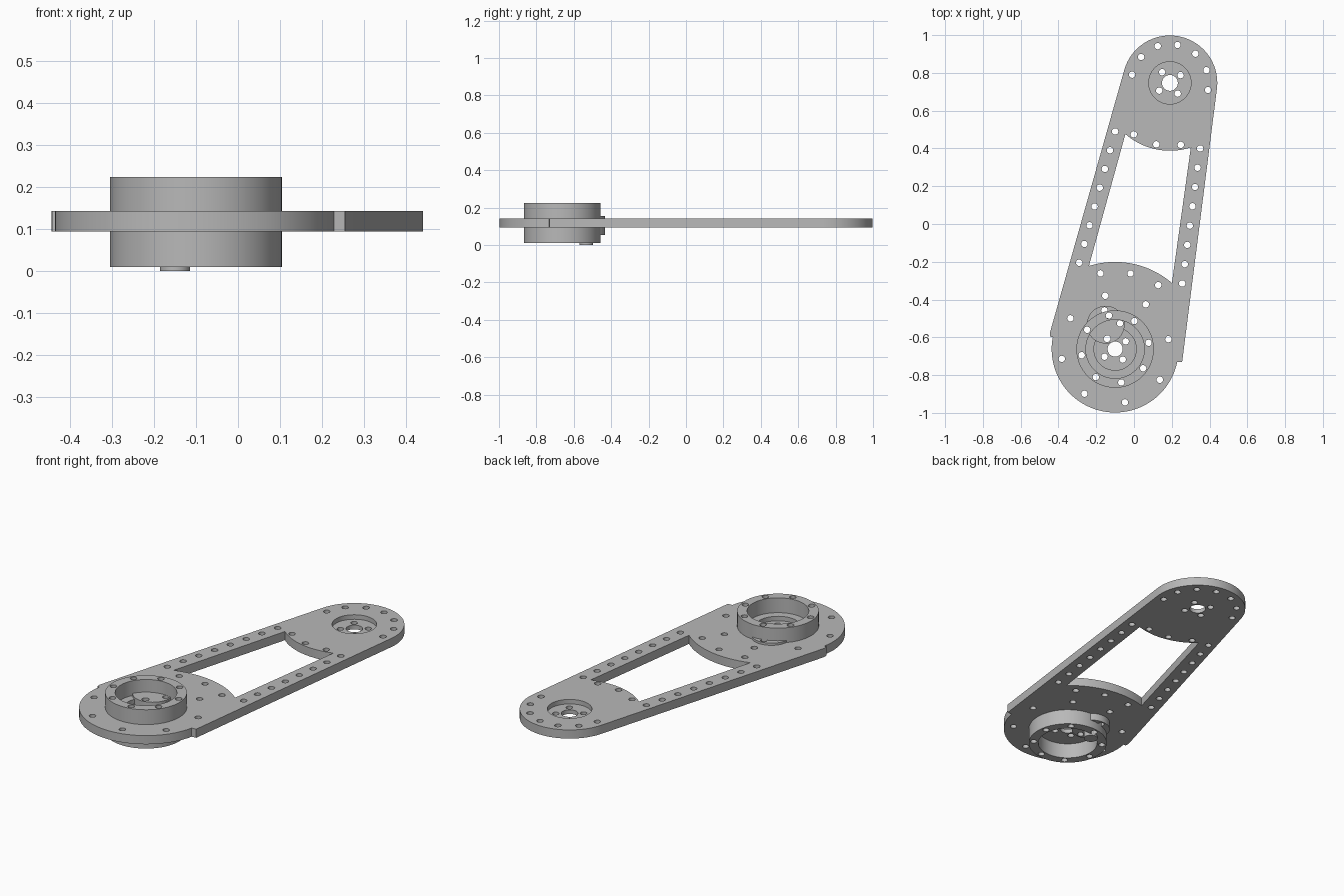
import bpy, bmesh
from math import cos, sin, radians
from mathutils import Vector

if "Cube" in bpy.data.objects:
    bpy.data.objects.remove(bpy.data.objects["Cube"])

grey = bpy.data.materials.new("machined grey")
grey.use_nodes = True
grey.diffuse_color = (0.48, 0.48, 0.48, 1)
grey.node_tree.nodes["Principled BSDF"].inputs["Base Color"].default_value = grey.diffuse_color

HUB = Vector((-0.1, -0.662))       # large joint
TIP = Vector((0.19, 0.747))        # small joint
DRIVE = Vector((-0.15, -0.533))    # offset gear housing
PLATE_LOW, PLATE_TOP = 0.095, 0.143


def arc(centre, radius, start, end, steps=48):
    angles = [radians(start + (end - start) * i / steps) for i in range(steps + 1)]
    return [centre + radius * Vector((cos(a), sin(a))) for a in angles]


def circle(centre, radius, steps=64):
    return arc(centre, radius, 0, 360, steps)[:-1]


def bolts(centre, radius, first, step, count):
    """Centres of bolt holes spread around an arc."""
    return arc(centre, radius, first, first + step * (count - 1), count - 1)


def row(a, b, count):
    return [Vector(a).lerp(Vector(b), i / (count - 1)) for i in range(count)]


def prism(name, outlines, low, high):
    """Extrude flat outlines between two heights."""
    bm = bmesh.new()
    for outline in outlines:
        face = bm.faces.new([bm.verts.new((p.x, p.y, low)) for p in outline])
        grown = bmesh.ops.extrude_face_region(bm, geom=[face], use_keep_orig=True)
        top = [v for v in grown["geom"] if isinstance(v, bmesh.types.BMVert)]
        bmesh.ops.translate(bm, verts=top, vec=(0, 0, high - low))
    bmesh.ops.recalc_face_normals(bm, faces=bm.faces)
    mesh = bpy.data.meshes.new(name)
    bm.to_mesh(mesh)
    bm.free()
    mesh.materials.append(grey)
    obj = bpy.data.objects.new(name, mesh)
    bpy.context.collection.objects.link(obj)
    return obj


def drill(name, centres, radius=0.017):
    return prism(name, [circle(c, radius, 20) for c in centres], -0.1, 0.4)


def finish(obj, cutters):
    """Cut the openings, then shade round walls smooth."""
    bpy.ops.object.select_all(action="DESELECT")
    bpy.context.view_layer.objects.active = obj
    obj.select_set(True)
    for cutter in cutters:
        mod = obj.modifiers.new(cutter.name, "BOOLEAN")
        mod.operation = "DIFFERENCE"
        mod.solver = "EXACT"
        mod.object = cutter
        bpy.ops.object.modifier_apply(modifier=mod.name)
    bpy.ops.object.shade_smooth_by_angle(angle=radians(30))


# Openings
plate_holes = drill("plate_holes",
    bolts(HUB, 0.287, 10.5, 45, 8) + bolts(HUB, 0.408, 56, 22.5, 3)
    + bolts(TIP, 0.205, -10.5, 29.7, 7) + bolts(TIP, 0.333, 235, 22.5, 3)
    + row((-0.1, 0.49), (-0.29, -0.205), 8) + row((0.35, 0.4), (0.255, -0.315), 8))
ring_holes = drill("ring_holes", bolts(HUB, 0.18, 10.5, 45, 8))
joint_holes = drill("joint_holes",
    bolts(HUB, 0.069, 36, 90, 4) + bolts(TIP, 0.07, 36, 90, 4))
drive_holes = drill("drive_holes", bolts(DRIVE, 0.076, 5, 90, 4))
shaft_holes = prism("shaft_holes", [circle(HUB, 0.04), circle(TIP, 0.042)], -0.1, 0.4)
recesses = prism("recesses", [circle(HUB, 0.112), circle(TIP, 0.112)], 0.118, 0.4)
bore = prism("bore", [circle(HUB, 0.155)], -0.1, 0.4)
window = prism("window", [arc(HUB, 0.461, 49.3, 107.5) + arc(TIP, 0.359, 229, 288)],
               -0.1, 0.4)

# Arm plate with rounded ends and a shoulder on each side
outline = (arc(TIP, 0.251, -7, 165) + [Vector((-0.445, -0.575)), Vector((-0.443, -0.597))]
           + arc(HUB, 0.336, 169, 348) + [Vector((0.255, -0.73))])
arm_plate = prism("arm_plate", [outline], PLATE_LOW, PLATE_TOP)
finish(arm_plate, [window, plate_holes, ring_holes, recesses, joint_holes,
                   shaft_holes, drive_holes])

# Bearing rings above and below the plate
for name, low, high in (("upper_ring", PLATE_TOP, 0.225), ("lower_ring", 0.01, PLATE_LOW)):
    finish(prism(name, [circle(HUB, 0.205, 96)], low, high), [bore, ring_holes])

# Offset gear housing and its stub shaft
finish(prism("gear_housing", [circle(DRIVE, 0.1)], 0.055, 0.155),
       [drive_holes, joint_holes, ring_holes])
finish(prism("stub_shaft", [circle(DRIVE, 0.036, 40)], 0, 0.06), [])

for cutter in (plate_holes, ring_holes, joint_holes, drive_holes, shaft_holes,
               recesses, bore, window):
    bpy.data.objects.remove(cutter)
